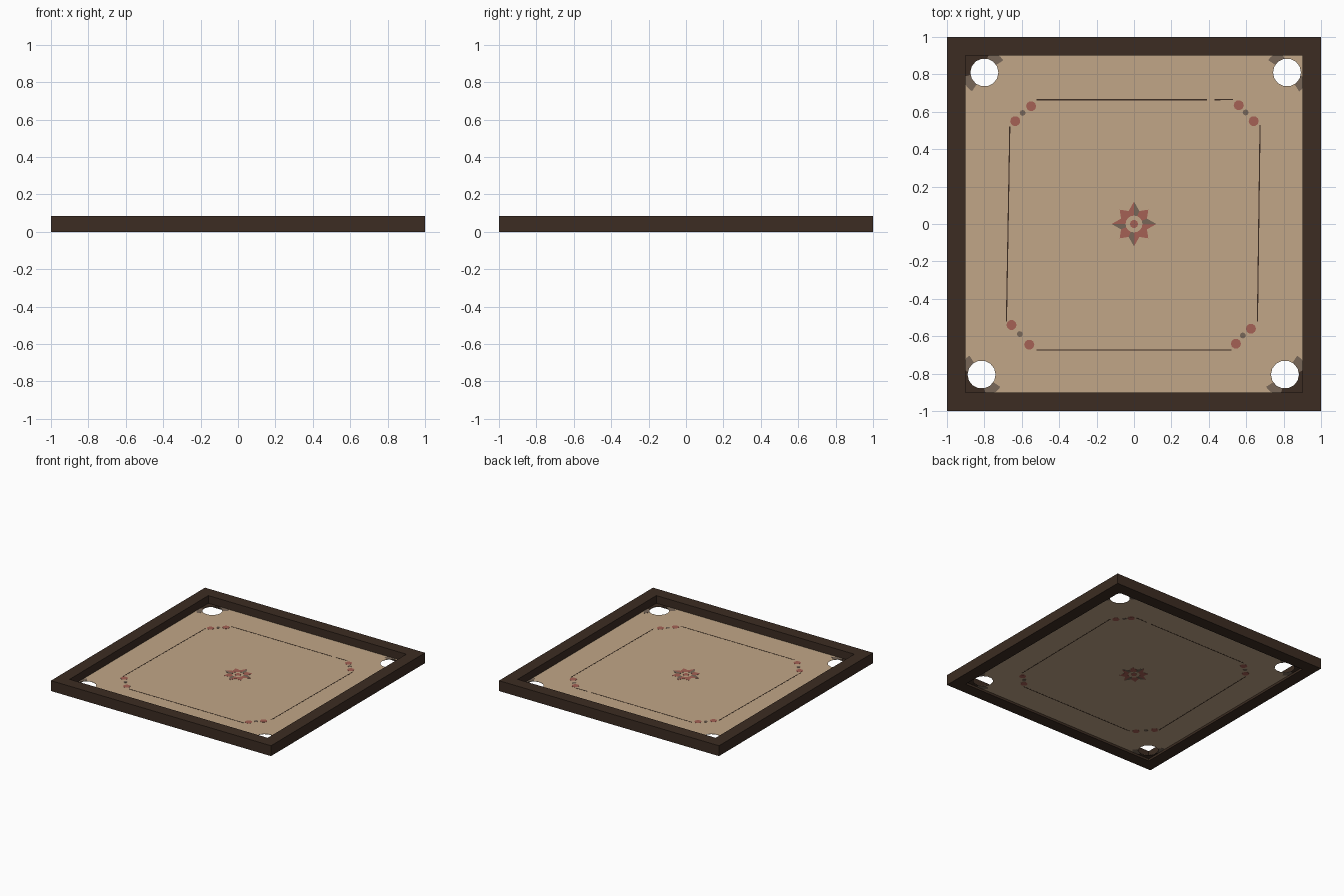
import bpy, bmesh
from math import sin, cos, radians, atan2
from mathutils import Vector

cube = bpy.data.objects.get("Cube")
if cube:
    bpy.data.objects.remove(cube, do_unlink=True)


def material(name, srgb):
    color = [(c / 255 / 12.92) if c < 11 else ((c / 255 + 0.055) / 1.055) ** 2.4 for c in srgb] + [1]
    mat = bpy.data.materials.new(name)
    mat.use_nodes = True
    mat.diffuse_color = color
    mat.node_tree.nodes["Principled BSDF"].inputs["Base Color"].default_value = color
    return mat


WOOD = material("dark wood", (60, 44, 34))
TAN = material("tan board", (193, 166, 135))
RED = material("faded red", (165, 97, 85))
GREY = material("grey brown", (120, 103, 88))

BOARD_Z = 0.02    # middle of the playing surface
INNER = 0.9       # half width inside the frame
HOLE_R = 0.075


def circle(x, y, r, n=14):
    return [(x + r * cos(radians(360 * i / n)), y + r * sin(radians(360 * i / n))) for i in range(n)]


def square(h):
    return [(-h, -h), (h, -h), (h, h), (-h, h)]


def slab(name, loops, mat, bottom, height, holes=False):
    """Flat outlines extruded upward; with holes, later loops cut the first."""
    bm = bmesh.new()
    for loop in loops:
        verts = [bm.verts.new((x, y, bottom)) for x, y in loop]
        if holes:
            for a, b in zip(verts, verts[1:] + verts[:1]):
                bm.edges.new((a, b))
        else:
            bm.faces.new(verts)
    if holes:
        bmesh.ops.triangle_fill(bm, use_beauty=True, edges=bm.edges[:])
    top = bmesh.ops.extrude_face_region(bm, geom=bm.faces[:])["geom"]
    bmesh.ops.translate(bm, vec=(0, 0, height),
                        verts=[v for v in top if isinstance(v, bmesh.types.BMVert)])
    bmesh.ops.recalc_face_normals(bm, faces=bm.faces[:])
    mesh = bpy.data.meshes.new(name)
    bm.to_mesh(mesh)
    bm.free()
    mesh.materials.append(mat)
    obj = bpy.data.objects.new(name, mesh)
    bpy.context.collection.objects.link(obj)
    return obj


def decal(name, loops, mat):
    """Painted marking that shows on both sides of the board."""
    return slab(name, loops, mat, BOARD_Z - 0.002, 0.004)


# Frame and board with four corner pockets
pockets = {"back_right": (-0.80, 0.81), "back_left": (0.818, 0.81),
           "front_right": (-0.815, -0.805), "front_left": (0.807, -0.805)}
slab("frame", [square(1), square(INNER)], WOOD, 0, 0.085, holes=True)
slab("board", [square(INNER)] + [circle(x, y, HOLE_R) for x, y in pockets.values()],
     TAN, BOARD_Z - 0.001, 0.002, holes=True)


# Painted pocket surrounds, wrapped around the corner side of each hole
def surround(center, start, end, radius):
    corner = atan2(center[1], center[0])
    inner, outer = [], []
    steps = 8
    for i in range(steps + 1):
        a = corner + radians(start + (end - start) * i / steps)
        d = Vector((cos(a), sin(a)))
        p = Vector(center) + d * radius
        inner.append(tuple(Vector(center) + d * HOLE_R))
        outer.append(tuple(max(-INNER, min(INNER, c)) for c in p))
    return [[inner[i], outer[i], outer[i + 1], inner[i + 1]] for i in range(steps)]


for name, c in pockets.items():
    decal(name + "_pocket_lobes", surround(c, 55, 102, 0.12) + surround(c, -102, -55, 0.12), GREY)
    if name != "back_left":
        decal(name + "_pocket_shade", surround(c, -55, 55, 0.16), WOOD)


# Border lines
def line(a, b, w=0.003):
    a, b = Vector(a), Vector(b)
    side = (b - a).normalized().orthogonal() * w
    return [tuple(p) for p in (a + side, b + side, b - side, a - side)]


decal("border_lines", [
    line((-0.52, 0.664), (0.39, 0.664)), line((0.43, 0.664), (0.53, 0.666)),
    line((-0.52, -0.674), (0.52, -0.674)),
    line((-0.664, 0.52), (-0.682, -0.52)), line((0.674, 0.53), (0.660, -0.52))], WOOD)

# Corner dots: a red pair with a small grey dot between
pairs = [((-0.55, 0.63), (-0.635, 0.55)), ((0.56, 0.635), (0.64, 0.55)),
         ((-0.655, -0.54), (-0.56, -0.645)), ((0.625, -0.56), (0.545, -0.64))]
decal("red_dots", [circle(x, y, 0.027, 10) for pair in pairs for x, y in pair], RED)
decal("grey_dots", [circle((a[0] + b[0]) / 2 - 0.003, (a[1] + b[1]) / 2 + 0.004, 0.016, 8)
                    for a, b in pairs], GREY)


# Eight-pointed star in the middle, each point split into two halves
def polar(r, deg):
    return (r * cos(radians(deg)), r * sin(radians(deg)))


red, grey = [], []
for k in range(8):
    a = 45 * k
    tip = polar(0.12 if k % 2 == 0 else 0.108, a)
    for s in (-1, 1):
        half = [polar(0.045, a), tip, polar(0.075, a + 22.5 * s), polar(0.045, a + 22.5 * s)]
        grey_half = s == (1 if k % 4 < 2 else -1) and k % 2 == 0
        (grey if grey_half else red).append(half)
decal("star_red", red + [circle(0, 0, 0.022, 10)], RED)
decal("star_grey", grey, GREY)
